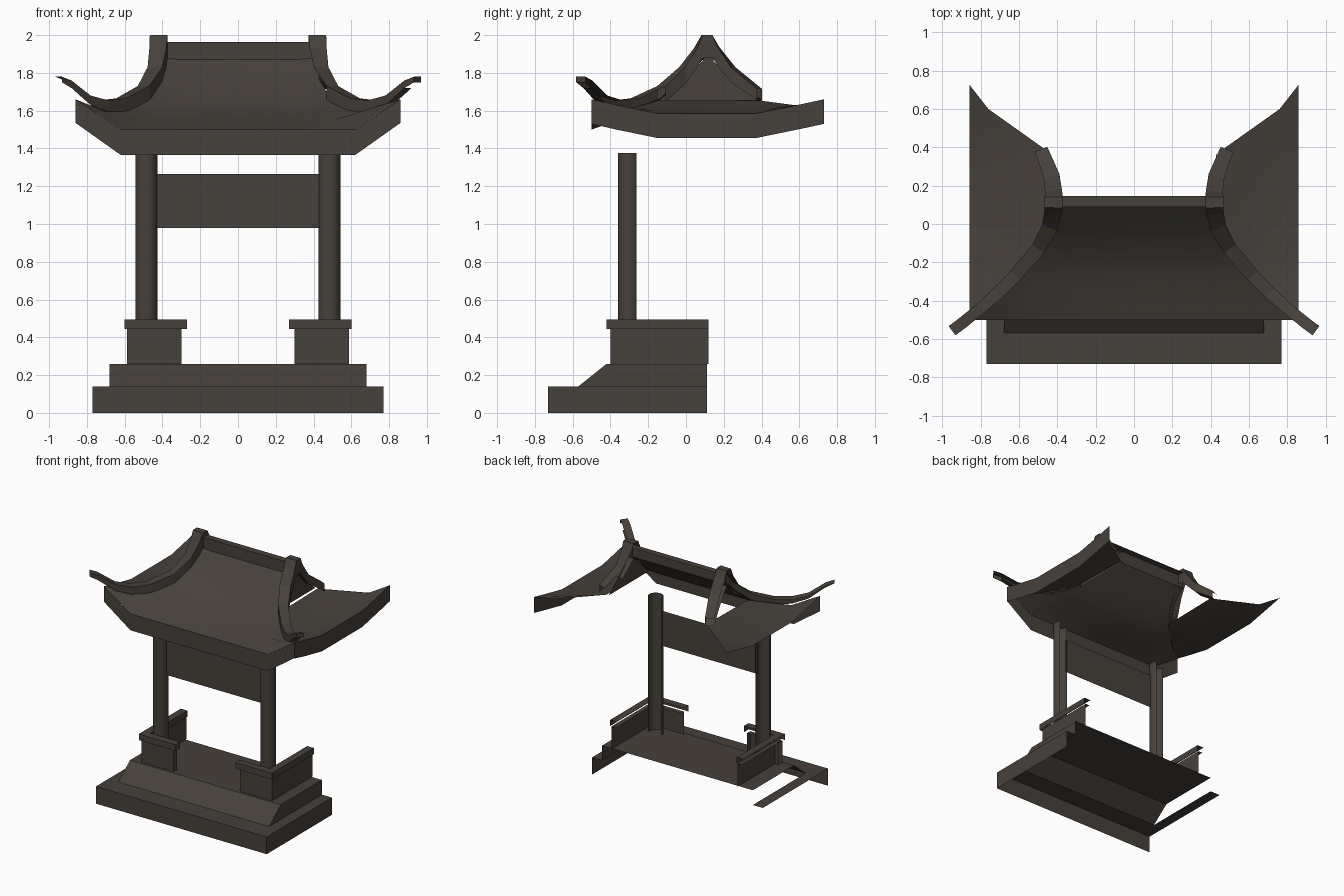
import bpy, bmesh, math
from mathutils import Vector

if "Cube" in bpy.data.objects:
    bpy.data.objects.remove(bpy.data.objects["Cube"])

mat = bpy.data.materials.new("dark_weathered_stone")
mat.diffuse_color = (0.062, 0.052, 0.043, 1)
mat.use_nodes = True
mat.node_tree.nodes["Principled BSDF"].inputs["Base Color"].default_value = mat.diffuse_color
VIEW = Vector((0.55, -0.7, 0.45))   # the model is an open shell seen from this side


def finish(bm, name, smooth=False):
    me = bpy.data.meshes.new(name)
    bm.to_mesh(me)
    bm.free()
    me.materials.append(mat)
    ob = bpy.data.objects.new(name, me)
    bpy.context.collection.objects.link(ob)
    if smooth:
        bpy.ops.object.select_all(action='DESELECT')
        ob.select_set(True)
        bpy.context.view_layer.objects.active = ob
        bpy.ops.object.shade_smooth_by_angle(angle=math.radians(35))
    return ob


def shell(bm):
    """Drop the faces of a solid that the open shell lacks (left, back, bottom)."""
    bmesh.ops.recalc_face_normals(bm, faces=bm.faces[:])
    bm.normal_update()
    gone = [f for f in bm.faces if f.normal.z < 0.1 and f.normal.dot(VIEW) <= 0]
    bmesh.ops.delete(bm, geom=gone, context='FACES')


def loft(rings, name, closed=True, smooth=False, up=None):
    """Skin rows of points; closed rows make a capped solid cut to a shell."""
    bm = bmesh.new()
    vs = [[bm.verts.new(p) for p in r] for r in rings]
    n = len(rings[0])
    for a, b in zip(vs, vs[1:]):
        for i in range(n if closed else n - 1):
            j = (i + 1) % n
            bm.faces.new((a[i], a[j], b[j], b[i]))
    if closed:
        bm.faces.new(vs[0])
        bm.faces.new(vs[-1])
        shell(bm)
    elif up:
        bm.normal_update()
        for f in bm.faces:
            if f.normal.dot(Vector(up)) < 0:
                f.normal_flip()
    return finish(bm, name, smooth)


def box(name, x0, x1, y0, y1, z0, z1, slope=0, skip_top=False):
    """Shell box; slope pushes the lower front edge forward."""
    lo = [(x, y0 - slope, z0) for x in (x0, x1)] + [(x, y1, z0) for x in (x1, x0)]
    hi = [(x0, y0, z1), (x1, y0, z1), (x1, y1, z1), (x0, y1, z1)]
    ob = loft([lo, hi], name)
    if skip_top:
        bm = bmesh.new()
        bm.from_mesh(ob.data)
        bmesh.ops.delete(bm, geom=[f for f in bm.faces if f.normal.z > 0.9], context='FACES')
        bm.to_mesh(ob.data)
        bm.free()
    return ob


def sheet(name, pts, up=(0, -1, 0.5)):
    h = len(pts) // 2
    return loft([pts[:h], pts[h:]], name, closed=False, up=up)


# base: lower plinth with a ledge around the sloped upper step
box("lower_plinth", -.77, .77, -.73, .11, 0, .14, skip_top=True)
sheet("plinth_ledge_front", [(-.77, -.73, .14), (.77, -.73, .14), (-.68, -.57, .14), (.68, -.57, .14)], (0, 0, 1))
for s, side in ((-1, "left"), (1, "right")):
    sheet("plinth_ledge_" + side, [(s*.77, -.73, .14), (s*.77, .11, .14),
                                   (s*.68, -.57, .14), (s*.68, .11, .14)], (0, 0, 1))
box("upper_step", -.68, .68, -.42, .11, .14, .26, slope=.15)


def sbox(name, s, x0, x1, *rest):
    a, b = sorted((s*x0, s*x1))
    box(name, a, b, *rest)


# roof edge data: hip line rows (half width, y, edge z, centre z)
rows = [(.42, .09, 1.88, 1.87), (.43, -.03, 1.765, 1.755), (.49, -.14, 1.665, 1.655),
        (.59, -.26, 1.61, 1.59), (.70, -.36, 1.595, 1.55), (.86, -.5, 1.66, 1.50)]
# side roof stations: inner point, outer point, sag
wing = [((.84, -.485, 1.65), (.86, -.5, 1.66), 0), ((.70, -.36, 1.595), (.86, -.36, 1.628), 0),
        ((.46, -.14, 1.655), (.86, -.15, 1.585), .018), ((.45, .38, 1.655), (.86, .37, 1.585), .018),
        ((.76, .60, 1.62), (.86, .60, 1.632), 0), ((.85, .715, 1.655), (.86, .73, 1.66), 0)]
# hip ridge path: x, y, top z, half width, height
hip = [(.485, .39, 1.715, .035, .06), (.43, .25, 1.83, .042, .08), (.42, .17, 1.94, .045, .10),
       (.42, .14, 2, .047, .12), (.42, .085, 2, .047, .12), (.425, .05, 1.93, .045, .10),
       (.44, -.02, 1.83, .042, .09), (.50, -.13, 1.73, .038, .08), (.62, -.27, 1.665, .035, .07),
       (.71, -.36, 1.655, .033, .06), (.80, -.44, 1.68, .03, .05), (.90, -.52, 1.76, .03, .04),
       (.95, -.557, 1.78, .03, .03)]

for s, side in ((-1, "left"), (1, "right")):
    # L-shaped railing with cap
    sbox("rail_front_" + side, s, .30, .588, -.40, -.36, .26, .445)
    sbox("rail_side_" + side, s, .55, .588, -.36, .12, .26, .445)
    sbox("rail_cap_front_" + side, s, .27, .60, -.42, -.36, .445, .495)
    sbox("rail_cap_side_" + side, s, .54, .60, -.36, .12, .445, .495)
    # column, open at the back
    arc = [math.radians(-185 + 230*i/20) for i in range(21)]
    loft([[(s*.485 + .058*math.cos(a), -.302 + .058*math.sin(a), z) for a in arc] for z in (.26, 1.375)],
         "column_" + side, closed=False, smooth=True)
    # side roof slope
    loft([[(s*a[0], a[1], a[2]),
           (s*(a[0]+b[0])/2, (a[1]+b[1])/2, (a[2]+b[2])/2 - d),
           (s*b[0], b[1], b[2])] for a, b, d in wing],
         "side_roof_" + side, closed=False, smooth=True, up=(0, 0, 1))
    # curved hip ridge
    rings = []
    for i, (x, y, z, w, h) in enumerate(hip):
        a, b = hip[max(i-1, 0)], hip[min(i+1, len(hip)-1)]
        t = Vector((b[0]-a[0], b[1]-a[1], 0)).normalized()
        nx, ny = -t.y*w, t.x*w
        rings.append([(s*(x+nx), y+ny, z), (s*(x-nx), y-ny, z),
                      (s*(x-nx), y-ny, z-h), (s*(x+nx), y+ny, z-h)])
    loft(rings, "hip_ridge_" + side)

# lintel board between the columns
sheet("lintel_board", [(-.43, -.31, .98), (.43, -.31, .98), (-.43, -.31, 1.265), (.43, -.31, 1.265)])

# front roof slope with upturned corners
loft([[(-x, y, ze), (-.72*x, y, zc), (0, y, zc), (.72*x, y, zc), (x, y, ze)] for x, y, ze, zc in rows],
     "front_roof", closed=False, smooth=True, up=(0, -1, 1))

# eave boards: front and right
edge = [(-.86, 1.66), (-.62, 1.5), (.62, 1.5), (.86, 1.66)]
sheet("front_eave_board", [(x, -.5, z) for x, z in edge] +
      [(x, -.5, z - (.135 if z < 1.6 else .125)) for x, z in edge])
edge = [(b[1], b[2]) for a, b, d in wing]
sheet("right_eave_board", [(.86, y, z) for y, z in edge] +
      [(.86, y, z - .13) for y, z in edge], (1, 0, 0))

# gable wall on the right
sheet("right_gable", [(.43, -.14, 1.655), (.43, .38, 1.655), (.42, .09, 1.865), (.42, .14, 1.865)], (1, 0, 0))

# main ridge beam
box("main_ridge", -.42, .42, .09, .145, 1.86, 1.963)
